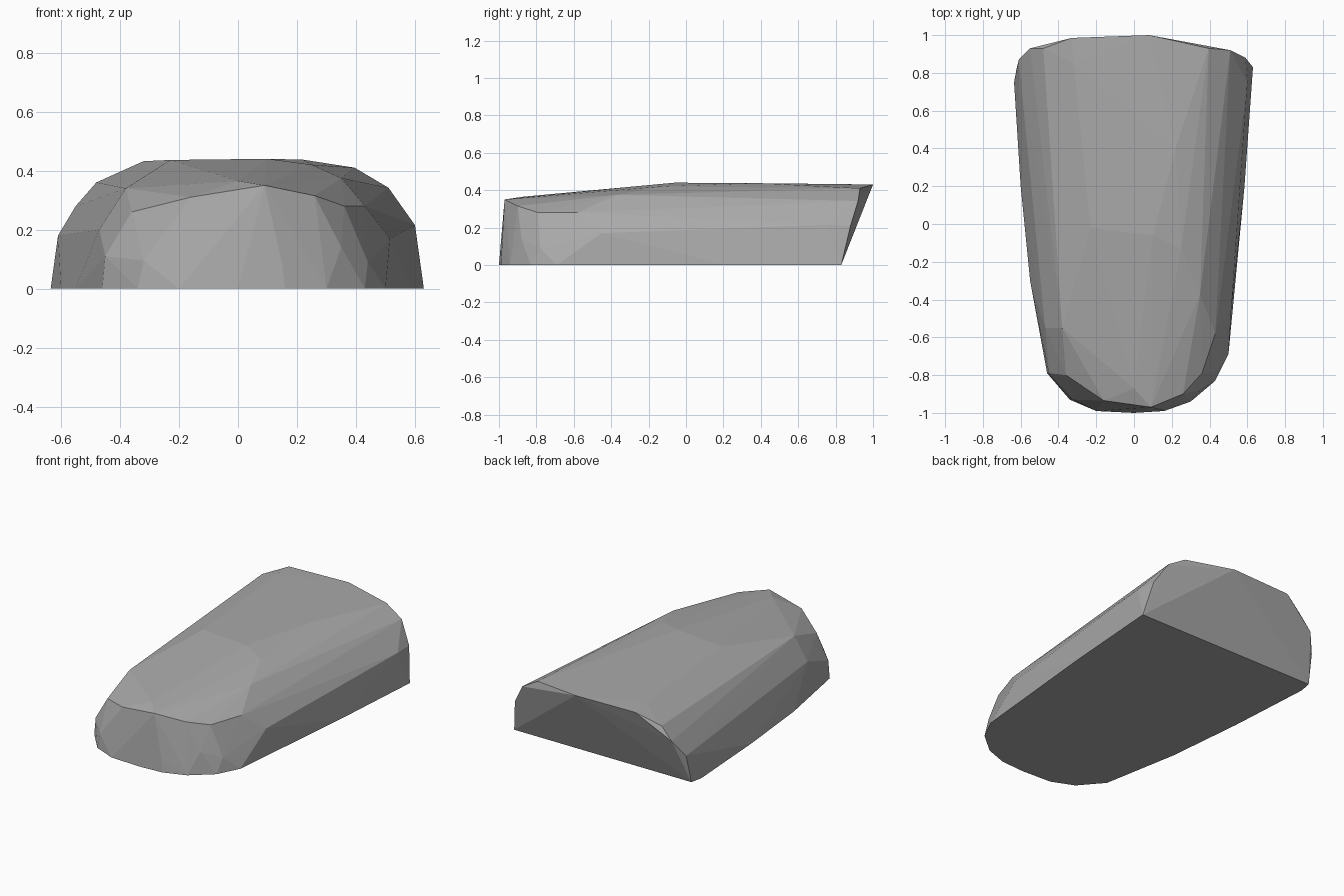
import bpy
import bmesh

# Flat underside outline (x, y)
base = [(-0.62, 0.83), (-0.635, 0.75), (-0.60, 0.2), (-0.55, -0.3), (-0.46, -0.79),
        (-0.34, -0.93), (-0.20, -0.99), (0.0, -1.0), (0.16, -0.99), (0.30, -0.94),
        (0.43, -0.83), (0.50, -0.69), (0.585, 0.2), (0.63, 0.83)]

# Overhanging rear rim, left to right
rear_rim = [(-0.61, 0.87, 0.18), (-0.55, 0.93, 0.28), (-0.48, 0.93, 0.36), (-0.33, 0.985, 0.427),
            (0.08, 1.0, 0.43), (0.395, 0.93, 0.41), (0.51, 0.92, 0.342), (0.59, 0.88, 0.21)]

# Rounded nose, left to right
nose = [(-0.45, -0.79, 0.11), (-0.32, -0.93, 0.095), (-0.36, -0.80, 0.26), (-0.16, -0.935, 0.31),
        (0.09, -0.97, 0.35), (0.26, -0.90, 0.315), (0.15, -0.985, 0.08), (0.35, -0.88, 0.14),
        (0.36, -0.79, 0.28), (0.44, -0.78, 0.09)]

# Gently bowed crown
crown = [(-0.23, -0.02, 0.436), (0.10, -0.06, 0.44), (0.22, 0.4, 0.437),
         (-0.32, 0.85, 0.432), (0.0, -0.87, 0.365), (0.25, -0.13, 0.42)]

# Shoulders along both flanks
flanks = [(-0.38, -0.55, 0.34), (-0.47, -0.55, 0.2), (0.35, -0.37, 0.375),
          (0.43, -0.58, 0.28), (0.515, -0.45, 0.17), (0.60, 0.75, 0.215)]

grey = bpy.data.materials.new("stone grey")
grey.diffuse_color = (0.40, 0.40, 0.40, 1.0)

# Faceted body stretched over all the outlines
bm = bmesh.new()
for p in [(x, y, 0.0) for x, y in base] + rear_rim + nose + crown + flanks:
    bm.verts.new(p)
hull = bmesh.ops.convex_hull(bm, input=bm.verts)
loose = {g for g in hull["geom_interior"] + hull["geom_unused"]
         if isinstance(g, bmesh.types.BMVert)}
bmesh.ops.delete(bm, geom=list(loose), context='VERTS')
bmesh.ops.recalc_face_normals(bm, faces=bm.faces)

mesh = bpy.data.meshes.new("faceted_body")
bm.to_mesh(mesh)
bm.free()
mesh.materials.append(grey)
bpy.context.collection.objects.link(bpy.data.objects.new("faceted_body", mesh))
